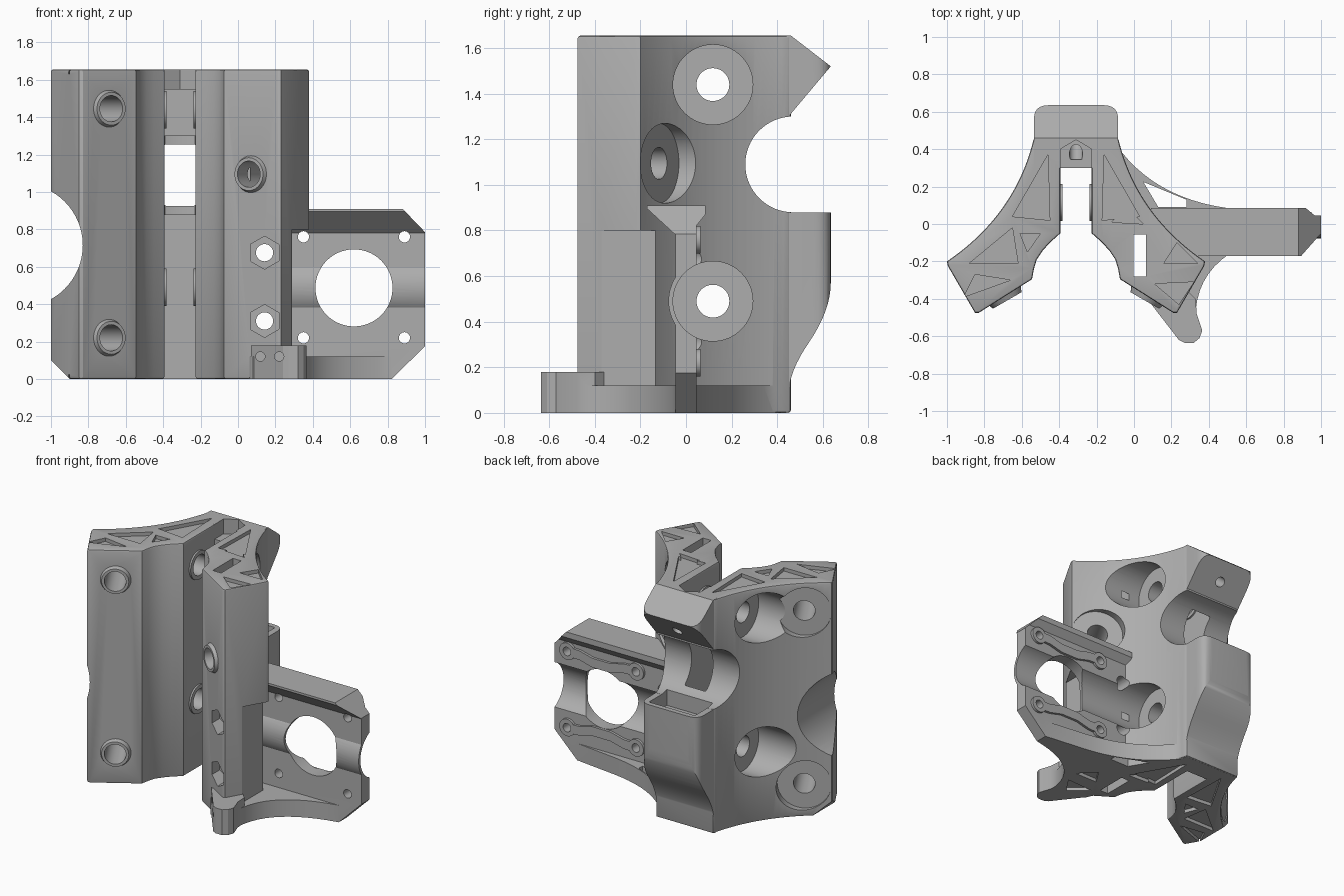
import bpy, bmesh, math
from mathutils import Vector

cube = bpy.data.objects.get("Cube")
if cube:
    bpy.data.objects.remove(cube)

grey = bpy.data.materials.new("plain_grey")
grey.use_nodes = True
COLOR = (0.42, 0.42, 0.42, 1)
grey.diffuse_color = COLOR
grey.node_tree.nodes["Principled BSDF"].inputs["Base Color"].default_value = COLOR

MID = -0.31      # symmetry line of the two wings
TOP = 1.655


def make(name, bm):
    bmesh.ops.recalc_face_normals(bm, faces=bm.faces)
    mesh = bpy.data.meshes.new(name)
    bm.to_mesh(mesh)
    bm.free()
    mesh.materials.append(grey)
    ob = bpy.data.objects.new(name, mesh)
    bpy.context.collection.objects.link(ob)
    return ob


def prism(name, pts, axis, lo, hi):
    place = {"x": lambda a, b: (lo, a, b),
             "y": lambda a, b: (a, lo, b),
             "z": lambda a, b: (a, b, lo)}[axis]
    bm = bmesh.new()
    face = bm.faces.new([bm.verts.new(place(a, b)) for a, b in pts])
    new = bmesh.ops.extrude_face_region(bm, geom=[face])["geom"]
    step = Vector([(hi - lo) * (axis == k) for k in "xyz"])
    bmesh.ops.translate(bm, verts=[v for v in new if isinstance(v, bmesh.types.BMVert)], vec=step)
    return make(name, bm)


def box(name, x, y, z):
    return prism(name, [(x[0], y[0]), (x[1], y[0]), (x[1], y[1]), (x[0], y[1])], "z", *z)


def rod(name, start, direction, r, lo, hi, sides=48, r2=None):
    d = Vector(direction).normalized()
    bm = bmesh.new()
    bmesh.ops.create_cone(bm, cap_ends=True, segments=sides, radius1=r,
                          radius2=r if r2 is None else r2, depth=hi - lo)
    ob = make(name, bm)
    rot = d.to_track_quat("Z", "Y").to_matrix().to_4x4()
    rot.translation = Vector(start) + d * (lo + hi) / 2
    ob.data.transform(rot)
    return ob


def bake(ob):
    graph = bpy.context.evaluated_depsgraph_get()
    mesh = bpy.data.meshes.new_from_object(ob.evaluated_get(graph))
    ob.modifiers.clear()
    ob.data = mesh


def combine(target, tool, op):
    mod = target.modifiers.new("join", "BOOLEAN")
    mod.operation, mod.solver, mod.object = op, "EXACT", tool
    bake(target)
    bpy.data.objects.remove(tool)
    return target


def curve(a, c, b, n=20):
    a, b, c = Vector(a), Vector(b), Vector(c)
    return [tuple(a * (1 - t) ** 2 + c * 2 * t * (1 - t) + b * t * t) for t in [i / n for i in range(n + 1)]]


# Two wings meeting at the back, with a slot between them
half = [(0, 0.34), (0.084, 0.34), (0.084, -0.05), (0.14, -0.10), (0.18, -0.145), (0.21, -0.19),
        (0.225, -0.24), (0.235, -0.295), (0.52, -0.475), (0.54, -0.475), (0.685, -0.225)]
half += curve((0.69, -0.2), (0.3225, 0.05), (0.225, 0.46))
plan = [(MID + h, y) for h, y in half] + [(MID - h, y) for h, y in reversed(half[1:])]
body = prism("bracket_body", plan, "z", 0, TOP)
bevel = body.modifiers.new("rim", "BEVEL")
bevel.width, bevel.segments, bevel.limit_method, bevel.angle_limit = 0.012, 2, "ANGLE", 1.2
bake(body)

# Rear ridge above and rear block below, sharing one rounded plan
upper = [(0.3, TOP), (0.46, TOP), (0.635, 1.52), (0.45, 1.3), (0.3, 1.3)]
lower = [(0.3, 0.88), (0.635, 0.88)] + curve((0.635, 0.57), (0.635, 0.45), (0.54, 0.31), 8)
lower += curve((0.54, 0.31), (0.45, 0.18), (0.45, 0.08), 8) + [(0.45, 0), (0.3, 0)]
for profile in (upper, lower):
    block = prism("rear_block", profile, "x", -0.6, 0)
    outline = [(-0.535, 0.2)] + curve((-0.535, 0.56), (-0.535, 0.635), (-0.46, 0.635), 6)
    outline += curve((-0.16, 0.635), (-0.085, 0.635), (-0.085, 0.56), 6) + [(-0.085, 0.2)]
    combine(block, prism("rear_plan", outline, "z", -0.1, 2), "INTERSECT")
    combine(body, block, "UNION")

# Clearance for the motor body in the right-hand wing
combine(body, box("motor_space", (0.29, 1), (-0.7, -0.045), (0.1, 0.8)), "DIFFERENCE")

# Motor plate with sloped roof, trimmed at its outer corners
arm = prism("motor_plate", [(-0.045, 0), (0.045, 0), (0.045, 0.82), (0.085, 0.87), (0.085, 0.91),
                            (-0.17, 0.91), (-0.17, 0.895), (-0.045, 0.78)], "x", 0.09, 1)
trim = prism("plate_outline", [(0, -0.1), (0.72, -0.1), (1, 0.175), (1, 0.785), (0.88, 0.91), (0.8, 1), (0, 1)],
             "y", -1, 1)
combine(arm, trim, "INTERSECT")
bulge = rod("channel_shell", (0, 0.12, 0.49), (1, 0, 0), 0.197, 0.1, 1)
combine(bulge, box("shell_trim", (0, 2), (0, 1), (0, 1)), "DIFFERENCE")
parts = [arm, bulge]

# Low gusset and foot
gusset = curve((-0.1, 0.43), (0.1, 0.14), (0.5, 0.085), 12) + [(0.82, 0.045), (0.82, -0.045)]
gusset += curve((0.82, -0.045), (0.36, -0.13), (0.33, -0.46), 12) + [(0.08, -0.42), (-0.02, -0.2), (-0.15, 0.1)]
parts.append(prism("gusset", gusset, "z", 0, 0.12))
foot = [(0.07, -0.40), (0.24, -0.62), (0.27, -0.635), (0.32, -0.635), (0.35, -0.61),
        (0.365, -0.57), (0.335, -0.48), (0.33, -0.40), (0.26, -0.33)]
parts.append(prism("foot", foot, "z", 0, 0.18))

# Raised ribs linking the motor screws on the back of the plate
SCREW_X, SCREW_Z = (0.35, 0.89), (0.22, 0.76)
for z in SCREW_Z:
    s = 1 if z > 0.5 else -1
    line = [(0.35, 0), (0.45, -0.005), (0.55, -0.03), (0.69, -0.03), (0.79, -0.005), (0.89, 0)]
    band = [(x, z + s * (d + 0.035)) for x, d in line] + [(x, z + s * (d - 0.03)) for x, d in reversed(line)]
    parts.append(prism("rib", band, "y", 0, 0.063))
    parts += [rod("screw_pad", (x, 0, z), (0, 1, 0), 0.06, 0, 0.063, 32) for x in SCREW_X]

# Angled mounting holes: (wing side, height)
angled = [(-1, 1.445), (-1, 0.22), (1, 1.095)]


def wing_axis(side):
    return (MID + side * 0.38, -0.387, 0), (side * 0.5, 0.866, 0)


for side, z in angled:
    start, d = wing_axis(side)
    start = (start[0], start[1], z)
    parts.append(rod("hole_collar", start, d, 0.088, -0.025, 0.04, r2=0.115))

# Thin bearing pads inside the slot
CROSS_Z = (0.49, 1.44)
for z in CROSS_Z:
    for lo in (MID - 0.1, MID + 0.072):
        parts.append(rod("slot_pad", (0, 0.115, z), (1, 0, 0), 0.1, lo, lo + 0.028))

for part in parts:
    combine(body, part, "UNION")

# Cutters
cuts = [rod("rear_tube_groove", (0, 0.47, 1.09), (1, 0, 0), 0.21, -1.2, 0.6, 64),
        rod("side_notch", (-1.16, 0, 0.715), (0, 1, 0), 0.33, -0.8, 0.5, 64),
        prism("corner_cut", [(-1.02, 0.12), (-0.88, -0.02), (-1.02, -0.02)], "y", -1, 0.5),
        box("rear_pocket", (-0.49, -0.13), (0.4, 0.6), (0.78, 0.95)),
        box("belt_slot", (-0.002, 0.064), (-0.28, -0.055), (-0.1, 1.8)),
        prism("nut_notch", [(-0.394, 0.3), (-0.394, 0.4), (MID, 0.45), (-0.226, 0.4), (-0.226, 0.3)], "z", 1.55, 1.8),
        rod("ridge_hole", (MID, 0.54, 1.41), (0, 0.77, -0.64), 0.035, -0.24, 0.1, 24),
        rod("motor_opening", (0.62, 0, 0.487), (0, 1, 0), 0.206, -0.4, 0.3, 64),
        prism("gusset_window", [(0.05, 0.225), (0.28, 0.13), (0.28, 0.09), (0.13, 0.09)], "z", -0.1, 0.2)]
for x in SCREW_X:
    cuts += [rod("motor_screw", (x, 0, z), (0, 1, 0), 0.03, -0.14, 0.2, 24) for z in SCREW_Z]
for x in (0.12, 0.22):
    cuts.append(rod("foot_hole", (x, 0, 0.12), (0, 1, 0), 0.025, -0.7, -0.35, 20))
for z in (0.31, 0.675):
    cuts.append(rod("through_hole", (0.142, 0, z), (0, 1, 0), 0.046, -0.6, 0.4, 32))
    hexagon = [(0.142 + 0.088 * math.sin(k * math.pi / 3), z + 0.088 * math.cos(k * math.pi / 3)) for k in range(6)]
    cuts.append(prism("hex_pocket", hexagon, "y", -0.7, -0.3))
for side, z in angled:
    start, d = wing_axis(side)
    start = (start[0], start[1], z)
    cuts.append(rod("angled_hole", start, d, 0.07, -0.2, 0.6))
    cuts.append(rod("angled_recess", start, d, 0.175, 0.31, 0.62))
for z in CROSS_Z:
    cuts.append(rod("cross_hole", (0, 0.118, z), (1, 0, 0), 0.072, -1.2, 0.6))
    cuts.append(rod("cross_recess", (0, 0.118, z), (1, 0, 0), 0.175, MID + 0.22, 1.1, 64))
    cuts.append(rod("cross_recess", (0, 0.118, z), (1, 0, 0), 0.175, -1.2, MID - 0.22, 64))

# Shallow triangular pockets on both ends of the wings
big = [(-0.65, 0.04), (-0.46, 0.37), (-0.45, 0.02)]
triangles = [big, [(2 * MID - x, y) for x, y in big],
             [(-0.88, -0.21), (-0.65, -0.02), (-0.62, -0.21)],
             [(-0.91, -0.39), (-0.85, -0.27), (-0.66, -0.3)],
             [(-0.61, -0.05), (-0.5, -0.05), (-0.57, -0.15)],
             [(-0.12, 0.01), (-0.04, 0.09), (0.05, 0)],
             [(0.16, -0.21), (0.23, -0.1), (0.34, -0.21)],
             [(0.11, -0.32), (0.32, -0.31), (0.24, -0.43)]]
for tri in triangles:
    cuts.append(prism("top_pocket", tri, "z", TOP - 0.025, 1.8))
    cuts.append(prism("bottom_pocket", tri, "z", -0.1, 0.025))

for cut in cuts:
    combine(body, cut, "DIFFERENCE")

bpy.ops.object.select_all(action="DESELECT")
body.select_set(True)
bpy.context.view_layer.objects.active = body
bpy.ops.object.shade_smooth_by_angle(angle=math.radians(25))
